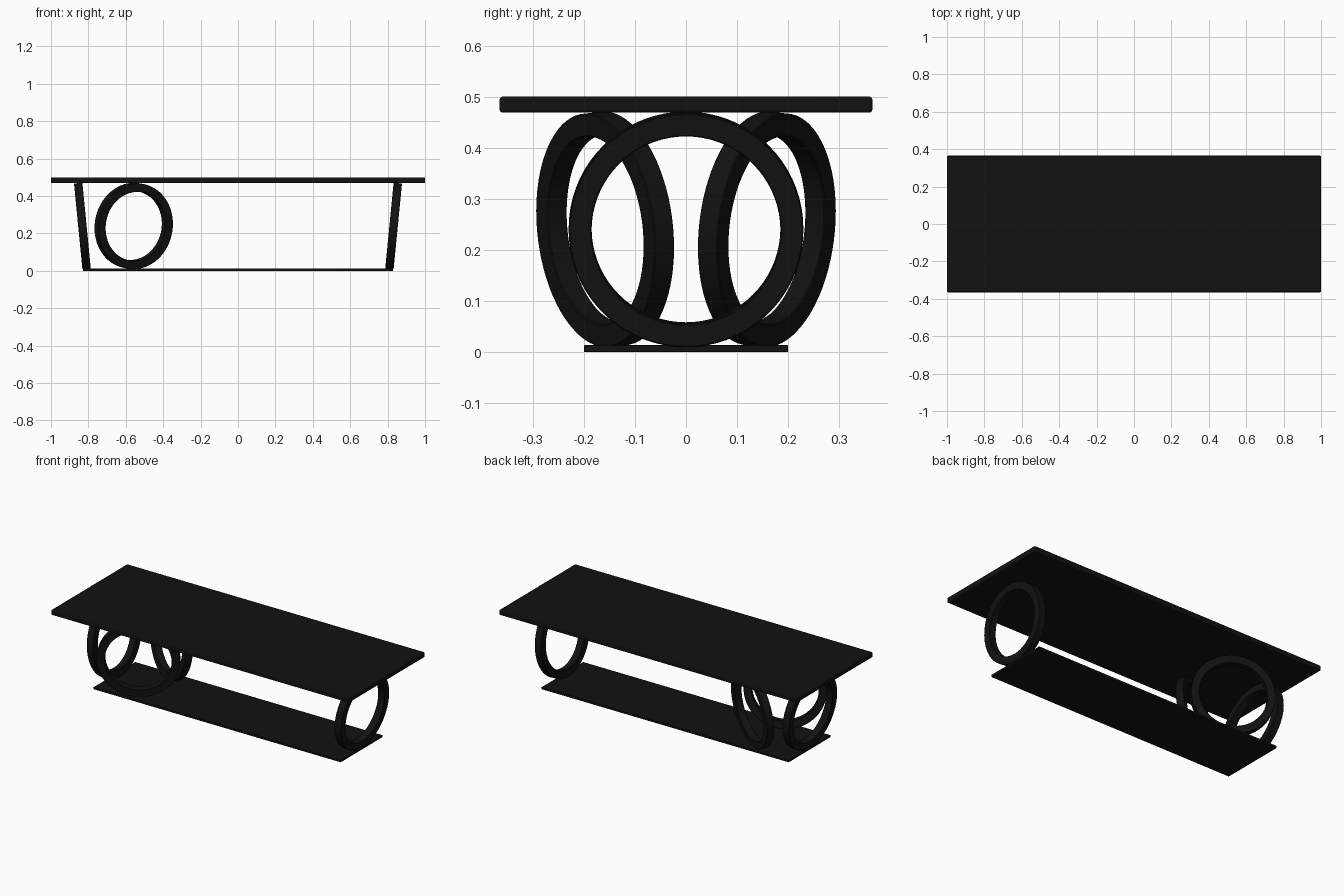
import bpy, bmesh, math

if "Cube" in bpy.data.objects:
    bpy.data.objects.remove(bpy.data.objects["Cube"])

black = bpy.data.materials.new("black")
black.diffuse_color = (0.006, 0.006, 0.006, 1)
black.use_nodes = True
black.node_tree.nodes["Principled BSDF"].inputs["Base Color"].default_value = black.diffuse_color


def finish(name, bm, bevel, segments=2):
    bmesh.ops.recalc_face_normals(bm, faces=bm.faces)
    mesh = bpy.data.meshes.new(name)
    bm.to_mesh(mesh)
    bm.free()
    ob = bpy.data.objects.new(name, mesh)
    bpy.context.collection.objects.link(ob)
    mesh.materials.append(black)
    mod = ob.modifiers.new("soft edges", 'BEVEL')
    mod.width = bevel
    mod.segments = segments
    mod.limit_method = 'ANGLE'
    mod.angle_limit = math.radians(40)
    bpy.ops.object.select_all(action='DESELECT')
    ob.select_set(True)
    bpy.context.view_layer.objects.active = ob
    bpy.ops.object.shade_smooth_by_angle(angle=math.radians(30))
    return ob


def slab(name, size, z0, bevel):
    bm = bmesh.new()
    bmesh.ops.create_cube(bm, size=1)
    bmesh.ops.scale(bm, vec=size, verts=bm.verts)
    bmesh.ops.translate(bm, vec=(0, 0, z0 + size[2] / 2), verts=bm.verts)
    return finish(name, bm, bevel)


def hoop(name, cx, turn, offset=0.183):
    # square-section ring around local x, leaning outward at the top
    r_in, r_out, half, n = 0.185, 0.23, 0.0225, 72
    bm = bmesh.new()
    loops = []
    for i in range(n):
        a = 2 * math.pi * i / n
        loops.append([bm.verts.new((x, r * math.cos(a), r * math.sin(a)))
                      for x, r in ((-half, r_in), (half, r_in), (half, r_out), (-half, r_out))])
    for i in range(n):
        p, q = loops[i], loops[(i + 1) % n]
        for k in range(4):
            bm.faces.new((p[k], p[(k + 1) % 4], q[(k + 1) % 4], q[k]))
    ob = finish(name, bm, 0.002, 1)
    t = math.radians(turn)
    ob.rotation_euler = (0, math.radians(5.6), t)
    ob.location = (cx + offset * math.cos(t), offset * math.sin(t), 0.24)
    return ob


# table top and floor plate
slab("table_top", (2.0, 0.73, 0.031), 0.469, 0.005)
slab("base_plate", (1.66, 0.40, 0.013), 0, 0.001)

# cluster of three hoops at the left, single hoop at the right
for name, turn in (("left_end_hoop", 180), ("left_back_hoop", 60), ("left_front_hoop", -60)):
    hoop(name, -0.649, turn)
hoop("right_end_hoop", 0.649, 0)
